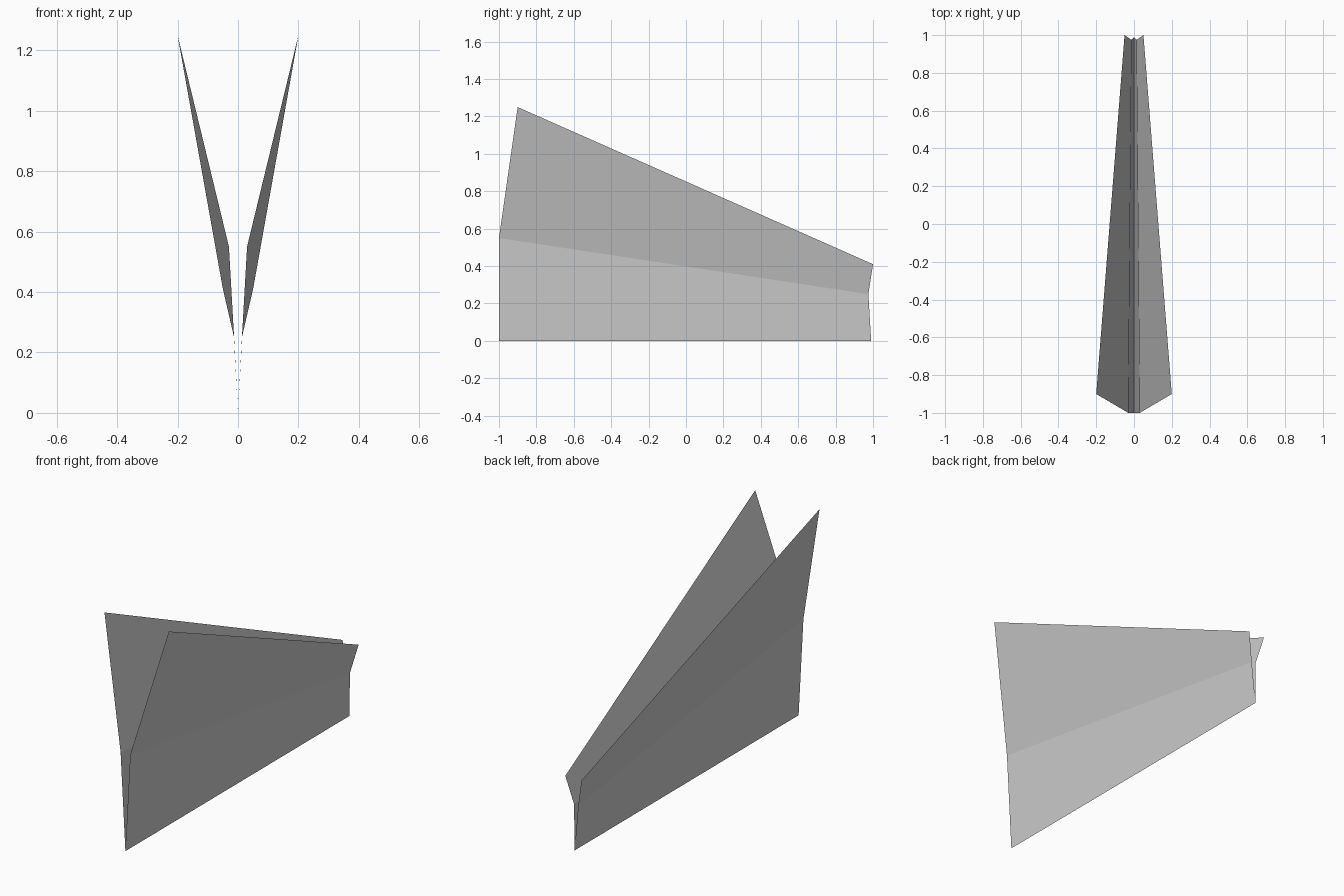
import bpy
import bmesh

cube = bpy.data.objects.get("Cube")
if cube:
    bpy.data.objects.remove(cube, do_unlink=True)

# Plain grey paper
paper = bpy.data.materials.new("grey_paper")
paper.use_nodes = True
grey = (0.6, 0.6, 0.6, 1.0)
paper.diffuse_color = grey
paper.node_tree.nodes["Principled BSDF"].inputs["Base Color"].default_value = grey

# Front and rear points of the keel, the crease and the outer edge
lines = [
    ((0, -1, 0), (0, 0.99, 0)),
    ((0.03, -1, 0.55), (0.013, 0.975, 0.25)),
    ((0.2, -0.9, 1.25), (0.05, 1, 0.41)),
]

# One half of the folded sheet: a lower panel and a flared upper panel
bm = bmesh.new()
rows = [[bm.verts.new(p) for p in line] for line in lines]
for (a, b), (c, d) in zip(rows, rows[1:]):
    bm.faces.new((a, b, d, c))
mesh = bpy.data.meshes.new("folded_sheet")
bm.to_mesh(mesh)
bm.free()
mesh.materials.append(paper)

sheet = bpy.data.objects.new("folded_sheet", mesh)
bpy.context.collection.objects.link(sheet)

# The other half, joined along the keel
mirror = sheet.modifiers.new("other_half", 'MIRROR')
mirror.use_axis[0] = True
mirror.use_clip = True
